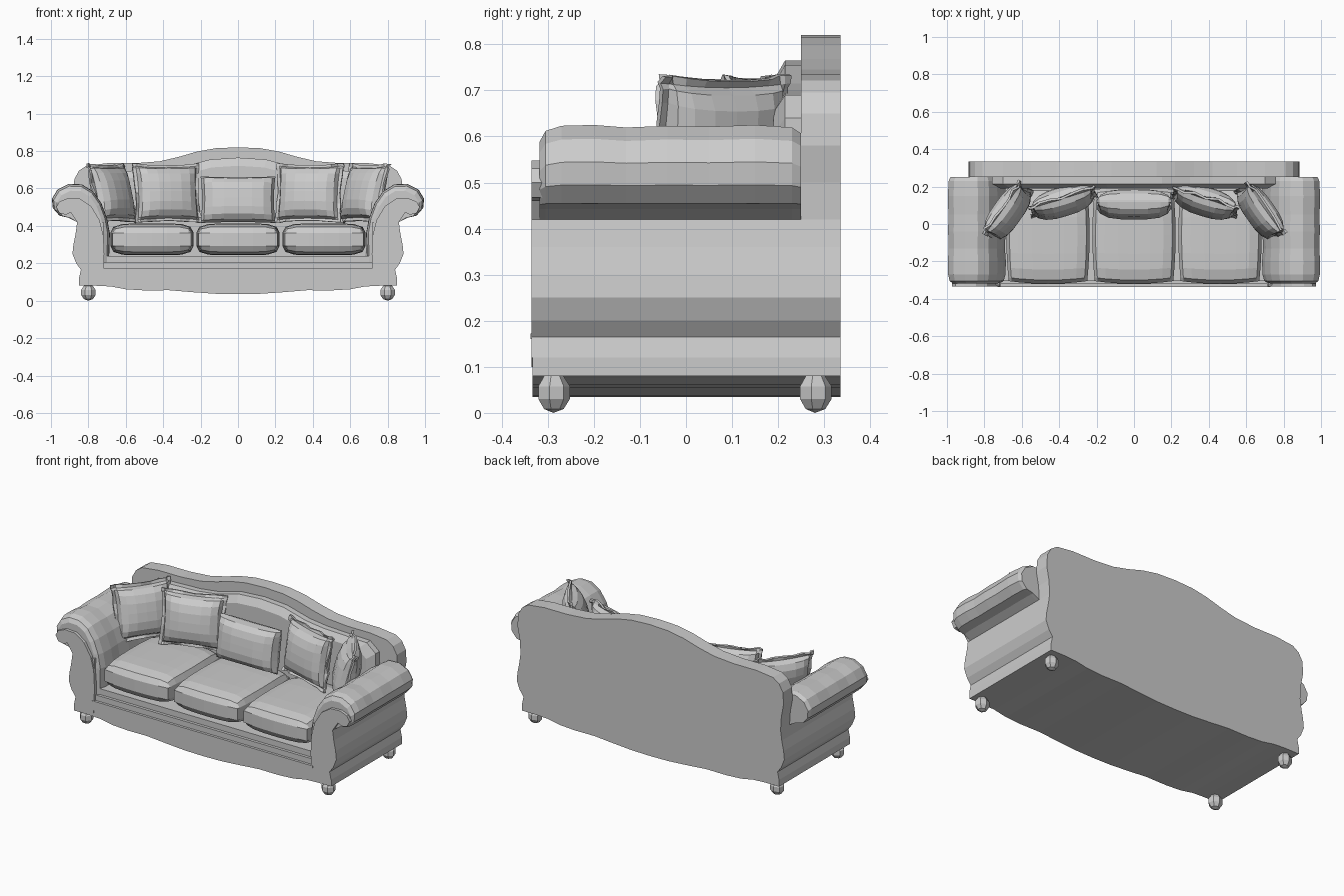
import bpy, bmesh, math, random

if "Cube" in bpy.data.objects:
    bpy.data.objects.remove(bpy.data.objects["Cube"])

random.seed(4)


def finish(name, bm):
    bmesh.ops.recalc_face_normals(bm, faces=bm.faces)
    mesh = bpy.data.meshes.new(name)
    bm.to_mesh(mesh)
    bm.free()
    ob = bpy.data.objects.new(name, mesh)
    bpy.context.collection.objects.link(ob)
    return ob


def loft(name, rings):
    """Skin a list of equal-length point rings and cap the ends."""
    bm = bmesh.new()
    vs = [[bm.verts.new(p) for p in r] for r in rings]
    n = len(vs[0])
    for a, b in zip(vs, vs[1:]):
        for i in range(n):
            j = (i + 1) % n
            bm.faces.new((a[i], a[j], b[j], b[i]))
    bm.faces.new(vs[0])
    bm.faces.new(vs[-1])
    return finish(name, bm)


def prism(name, outline, y0, y1, sx=1):
    """Extrude an x-z outline along y."""
    return loft(name, [[(sx * x, y, z) for x, z in outline] for y in (y0, y1)])


def symmetric(half):
    """Complete an outline whose first and last points lie on x = 0."""
    return half + [(-x, z) for x, z in half[-2:0:-1]]


def cushion(name, loc, size, rot=(0, 0, 0), p=3, q=0.5, pinch=0.06,
            rim=0.006, flange=0.0, n=8):
    """Puffed pad: width on x, height on z, thickness on y, optional ruffled flange."""
    us = [math.sin(math.pi * (i / n - 0.5)) for i in range(n + 1)]
    if flange:
        us = [-1 - flange] + us + [1 + flange]
    m = len(us)
    w, h, t = (s / 2 for s in size)
    bm = bmesh.new()
    sides = [[], []]
    for u in us:
        for v in us:
            cu, cv = min(abs(u), 1), min(abs(v), 1)
            f = (max(0, 1 - cu ** p) * max(0, 1 - cv ** p)) ** q
            x = u * w * (1 - pinch * (1 - cv * cv))
            z = v * h * (1 - pinch * (1 - cu * cu))
            ruffle = random.uniform(-0.012, 0.012) if max(abs(u), abs(v)) > 1 else 0
            for k, s in enumerate((-1, 1)):
                y = s * (rim + (t - rim) * f) + ruffle
                sides[k].append(bm.verts.new((x, y, z)))
    for g in sides:
        for i in range(m - 1):
            for j in range(m - 1):
                bm.faces.new((g[i * m + j], g[(i + 1) * m + j],
                              g[(i + 1) * m + j + 1], g[i * m + j + 1]))
    a, b = sides
    for i in range(m - 1):
        for s, e in ((i, i + 1), (m * (m - 1) + i, m * (m - 1) + i + 1),
                     (i * m, (i + 1) * m), (i * m + m - 1, (i + 1) * m + m - 1)):
            bm.faces.new((a[s], a[e], b[e], b[s]))
    ob = finish(name, bm)
    ob.location, ob.rotation_euler = loc, rot
    return ob


# Shared outlines (right half)
skirt = [(0, .035), (.12, .037), (.25, .046), (.37, .056), (.5, .055), (.6, .061),
         (.68, .076), (.76, .08), (.85, .08)]
side = [(.85, .12), (.84, .165), (.865, .2), (.885, .25), (.88, .3), (.868, .36), (.86, .42)]
crest = [(.865, .5), (.88, .58), (.875, .65), (.85, .695), (.81, .722), (.7, .735),
         (.55, .735), (.42, .745), (.32, .768), (.22, .797), (.12, .815), (0, .82)]

# Base with the wavy lower edge, and the tall back panel
prism("base", symmetric(skirt + [(.85, .12), (.84, .165), (0, .165)]), -.333, .333)
prism("back_panel", symmetric(skirt + side + crest), .25, .335)

# Padded inner back following the crest
pad = [(0, .22), (.72, .22), (.76, .5), (.76, .64), (.7, .69), (.42, .7), (.3, .715),
       (.15, .755), (0, .765)]
inner = [(x * .94, .22 + (z - .22) * .92) for x, z in pad]
loft("back_padding", [[(x, y, z) for x, z in symmetric(o)]
                      for o, y in ((inner, .19), (pad, .215), (pad, .26))])

# Seat deck, front lip and thin piping
prism("front_lip", symmetric([(0, .16), (.73, .16), (.73, .205), (0, .205)]), -.322, .25)
prism("seat_deck", symmetric([(0, .2), (.73, .2), (.73, .24), (0, .24)]), -.305, .25)
prism("rail_piping", symmetric([(0, .16), (.73, .16), (.73, .172), (0, .172)]), -.337, -.31)

# Arms
roll = [(.86, .2), (.86, .42), (.905, .443), (.955, .455), (.99, .495), (.995, .545),
        (.965, .595), (.905, .625), (.835, .622), (.775, .585), (.73, .52), (.7, .44),
        (.685, .36), (.69, .2)]
scroll = [(.72, .1), (.715, .25), (.72, .35), (.74, .43), (.785, .505), (.845, .545),
          (.91, .548), (.955, .53), (.972, .5), (.955, .468), (.92, .46), (.895, .472),
          (.86, .42)] + side[-2::-1]
stations = [(-.318, .8), (-.305, .93), (-.27, .99), (-.2, 1), (-.13, .97), (-.04, .99),
            (.05, .98), (.15, 1), (.23, .97), (.25, .9)]
for sx, tag in ((-1, "left"), (1, "right")):
    rings = []
    for y, s in stations:
        rings.append([(sx * (.86 + (x - .86) * s), y,
                       .44 + (z - .44) * s if z > .44 else z) for x, z in roll])
    loft(tag + "_arm_roll", rings)
    prism(tag + "_arm_side", [(.72, .1), (.72, .42)] + side[::-1], -.325, .333, sx)
    prism(tag + "_arm_scroll", scroll, -.335, -.3, sx)

    # Bun feet
    for y, end in ((-.288, "front"), (.28, "back")):
        bm = bmesh.new()
        bmesh.ops.create_uvsphere(bm, u_segments=7, v_segments=5, radius=1)
        for v in bm.verts:
            v.co = (sx * .8 + v.co.x * .042, y + v.co.y * .038, .044 + v.co.z * .044)
        finish(tag + "_" + end + "_foot", bm)

    # Leaning pillows with ruffled flanges
    cushion(tag + "_inner_pillow", (sx * .38, .12, .575), (.34, .29, .15),
            (-.15, 0, -sx * .3), flange=.1)
    cushion(tag + "_outer_pillow", (sx * .675, .065, .575), (.31, .29, .14),
            (-.25, 0, -sx * .95), flange=.12)

cushion("centre_pillow", (0, .105, .54), (.4, .25, .15), (-.15, 0, 0), p=4, pinch=.04)

# Three seat cushions
for x, tag in ((-.46, "left"), (0, "centre"), (.46, "right")):
    cushion(tag + "_seat_cushion", (x, -.06, .328), (.42, .49, .17), (math.pi / 2, 0, 0),
            p=6, q=.45, pinch=-.06, rim=.035)
